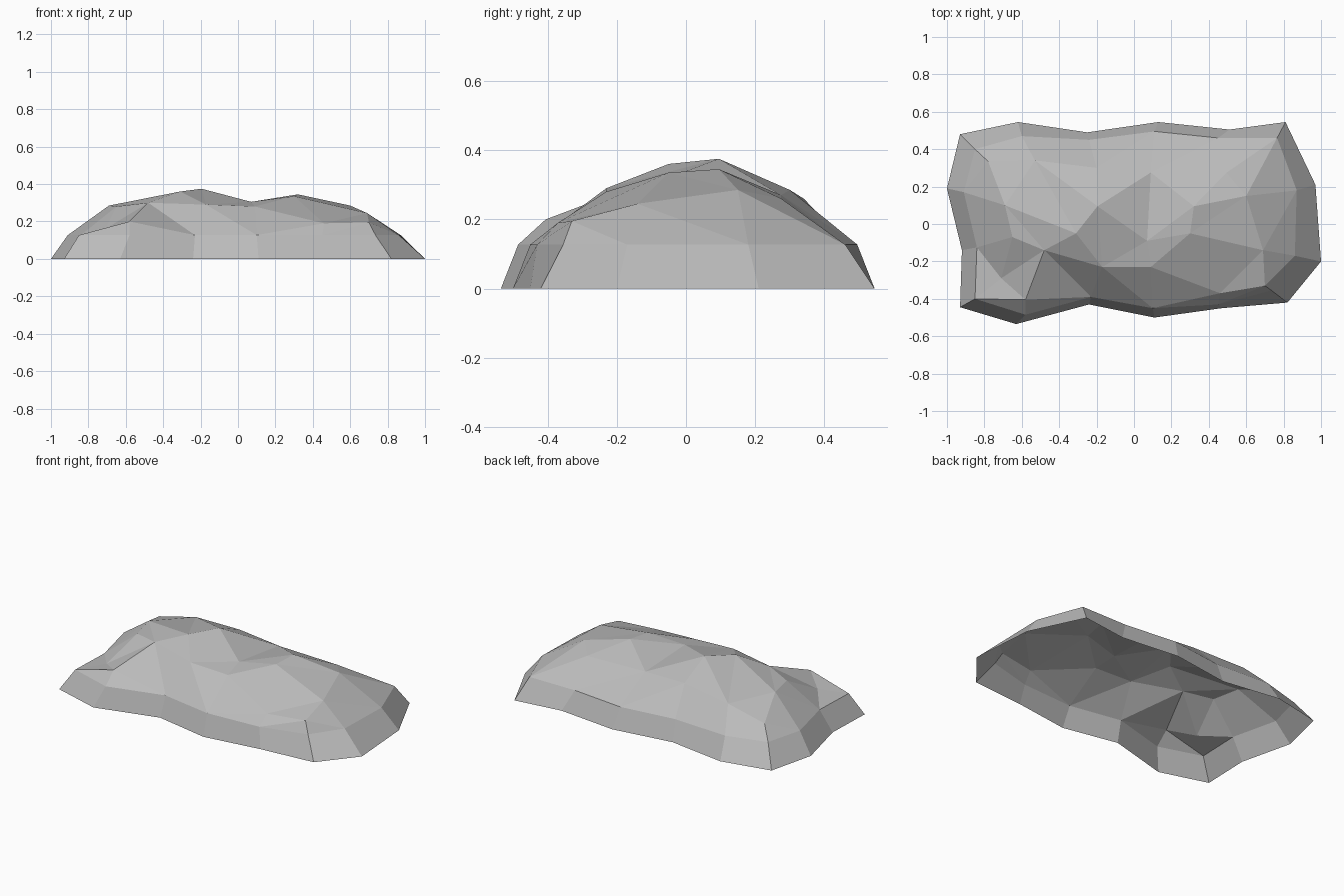
import bpy
import bmesh
from mathutils import Vector
from mathutils.geometry import delaunay_2d_cdt

default_cube = bpy.data.objects.get("Cube")
if default_cube:
    bpy.data.objects.remove(default_cube, do_unlink=True)


def make_material(name, colour):
    material = bpy.data.materials.new(name)
    material.use_nodes = True
    material.diffuse_color = colour
    material.node_tree.nodes["Principled BSDF"].inputs["Base Color"].default_value = colour
    return material


def add_ring(mesh, outline, height):
    """Add one closed horizontal outline of the rock."""
    return [mesh.verts.new((x, y, height)) for x, y in outline]


def bridge(mesh, lower, upper):
    """Join two outlines with a band of quads."""
    for i in range(len(lower)):
        j = (i + 1) % len(lower)
        mesh.faces.new((lower[i], lower[j], upper[j], upper[i]))


def cap_with_crests(mesh, rim, crests):
    """Triangulate the area inside the rim through the crest points."""
    verts = rim + [mesh.verts.new(point) for point in crests]
    flat = [Vector((v.co.x, v.co.y)) for v in verts]
    boundary = list(range(len(rim)))
    result = delaunay_2d_cdt(flat, [], [boundary], 1, 0.0001)
    triangles, sources = result[2], result[3]
    for triangle in triangles:
        mesh.faces.new([verts[sources[index][0]] for index in triangle])


# Ground outline, anticlockwise from the front right corner
ground_outline = [
    (-.93, -.445), (-.63, -.535), (-.24, -.43), (.11, -.5), (.47, -.45), (.82, -.42),
    (1, -.2), (.97, .21),
    (.81, .545), (.51, .505), (.13, .545), (-.25, .49), (-.62, .545), (-.93, .48),
    (-1, .19), (-.92, -.14),
]

# Shoulder outline where the steep skirt ends
shoulder_outline = [
    (-.85, -.4), (-.58, -.485), (-.23, -.39), (.1, -.45), (.45, -.43), (.735, -.355),
    (.86, -.17), (.87, .18),
    (.765, .46), (.45, .46), (.11, .495), (-.24, .45), (-.6, .47), (-.85, .4),
    (-.91, .17), (-.84, -.125),
]

# Crest points, in rows running across the rock
front_crests = [(-.71, -.29, .16), (-.58, -.405, .2), (-.17, -.23, .29),
                (.09, -.23, .28), (.46, -.37, .19), (.7, -.33, .195)]
middle_crests = [(-.65, -.07, .28), (-.48, -.14, .3), (-.31, -.05, .36),
                 (.07, -.09, .305), (.3, -.05, .335), (.69, -.14, .245)]
top_crests = [(-.69, .1, .285), (-.195, .095, .375), (.32, .095, .345), (.6, .15, .285)]
back_crests = [(-.78, .335, .2), (-.53, .34, .26), (-.2, .3, .285),
               (.09, .275, .27), (.495, .275, .26)]

# Faceted rock shell, open underneath
bm = bmesh.new()
ground = add_ring(bm, ground_outline, 0)
shoulder = add_ring(bm, shoulder_outline, .127)
bridge(bm, ground, shoulder)
cap_with_crests(bm, shoulder, front_crests + middle_crests + top_crests + back_crests)
bm.normal_update()

rock_mesh = bpy.data.meshes.new("rock_mound")
bm.to_mesh(rock_mesh)
bm.free()
rock_mesh.materials.append(make_material("stone_grey", (.5, .5, .5, 1)))
rock = bpy.data.objects.new("rock_mound", rock_mesh)
bpy.context.collection.objects.link(rock)
